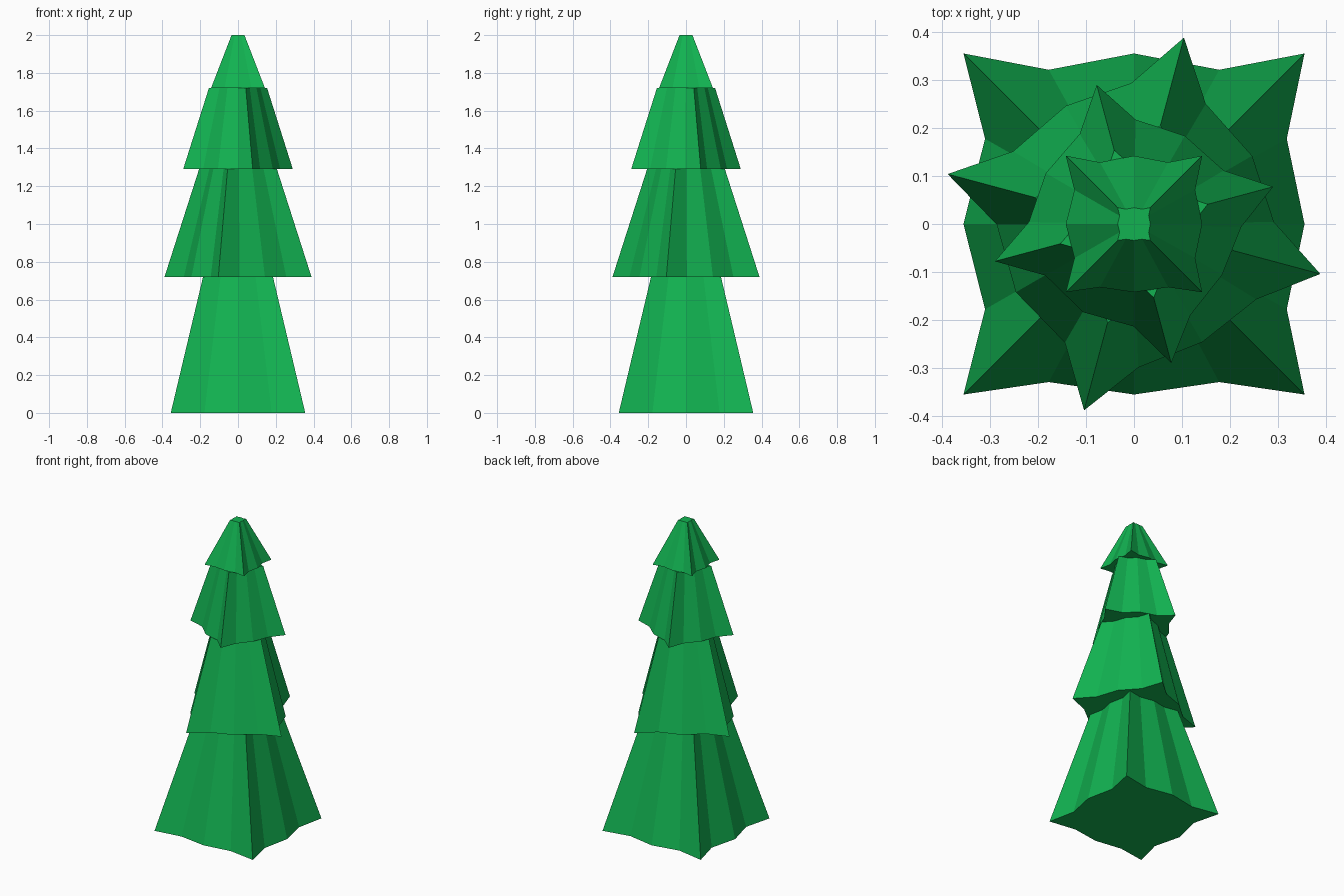
import bpy
import bmesh
from math import radians
from mathutils import Matrix, Vector

cube = bpy.data.objects.get("Cube")
if cube:
    bpy.data.objects.remove(cube, do_unlink=True)

green = bpy.data.materials.new("leaf green")
green.use_nodes = True
colour = (0.006, 0.45, 0.083, 1)
green.diffuse_color = colour
green.node_tree.nodes["Principled BSDF"].inputs["Base Color"].default_value = colour

HALF = 0.356      # half width of the widest outline
QUARTER = 0.178   # position of the notches along each side
NOTCHES = (0.319, 0.322, 0.311, 0.33)  # notch distance: right, back, left, front


def star_outline():
    """Four-cornered star outline with two notches on each side."""
    points = []
    for side, notch in enumerate(NOTCHES):
        turn = Matrix.Rotation(radians(90 * side), 3, "Z")
        for x, y in ((HALF, -HALF), (notch, -QUARTER), (HALF, 0), (notch, QUARTER)):
            points.append(turn @ Vector((x, y, 0)))
    return points


def make_tier(name, bottom, top, scale, taper, angle):
    """Tapered, closed tier with flat faces."""
    bm = bmesh.new()
    turn = Matrix.Rotation(radians(angle), 3, "Z")
    outline = [turn @ p * scale for p in star_outline()]
    low = [bm.verts.new((p.x, p.y, bottom)) for p in outline]
    high = [bm.verts.new((p.x * taper, p.y * taper, top)) for p in outline]
    for i in range(len(low)):
        j = (i + 1) % len(low)
        bm.faces.new((low[i], low[j], high[j], high[i]))
    bm.faces.new(low[::-1])
    bm.faces.new(high)
    mesh = bpy.data.meshes.new(name)
    bm.to_mesh(mesh)
    bm.free()
    mesh.materials.append(green)
    bpy.context.collection.objects.link(bpy.data.objects.new(name, mesh))


# Stacked branch tiers, each turned against the one below
make_tier("bottom_branches", 0, 0.72, 1, 0.52, 0)
make_tier("lower_middle_branches", 0.72, 1.29, 0.8, 0.53, 30)
make_tier("upper_middle_branches", 1.29, 1.72, 0.597, 0.53, 60)
make_tier("top_branches", 1.72, 2, 0.4, 0.24, 0)
